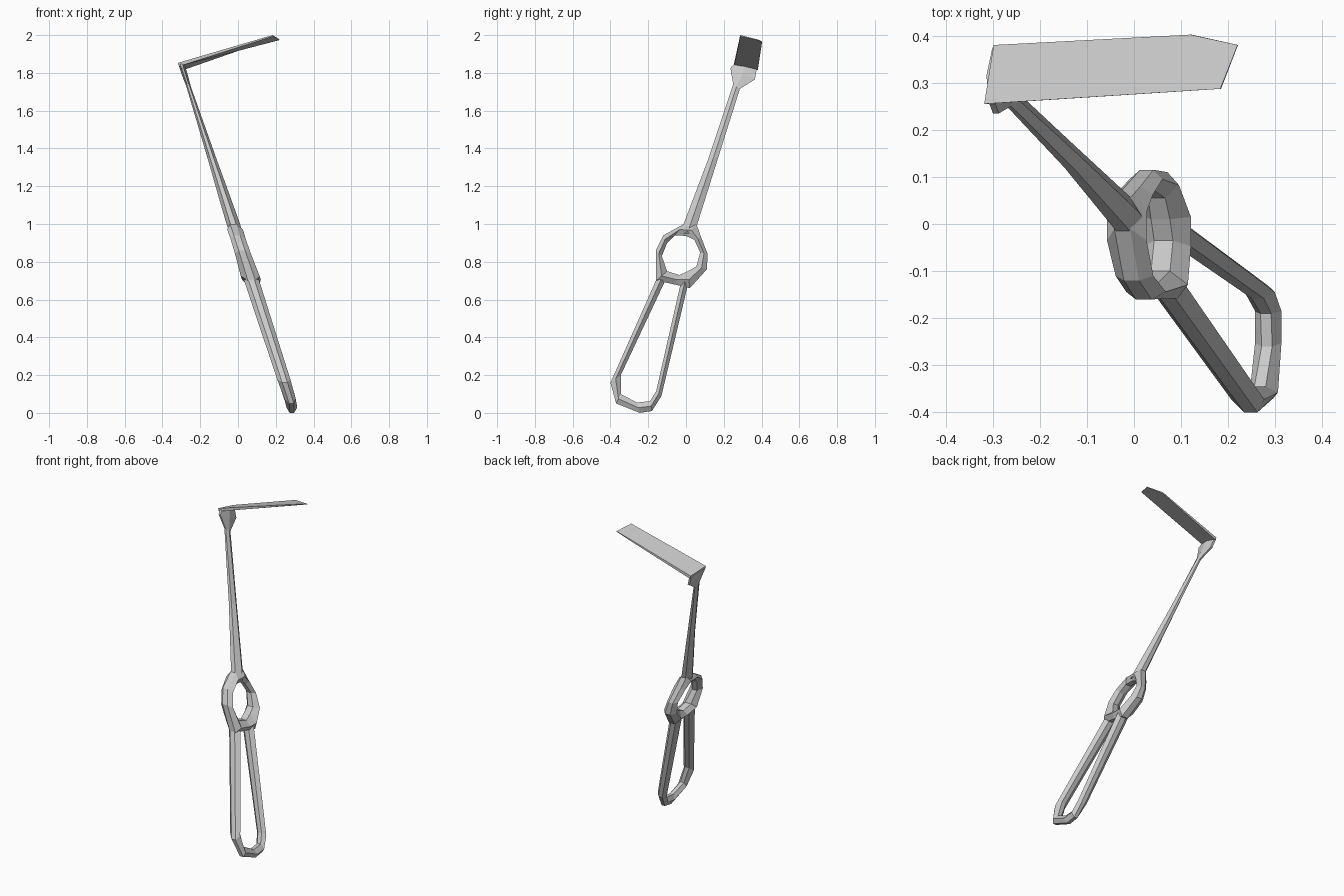
import bpy
import bmesh

if "Cube" in bpy.data.objects:
    bpy.data.objects.remove(bpy.data.objects["Cube"], do_unlink=True)

steel = bpy.data.materials.new("light_grey_steel")
steel.use_nodes = True
COLOR = (0.6, 0.6, 0.6, 1.0)
steel.diffuse_color = COLOR
steel.node_tree.nodes["Principled BSDF"].inputs["Base Color"].default_value = COLOR


def finish(name, bm):
    bmesh.ops.recalc_face_normals(bm, faces=bm.faces)
    mesh = bpy.data.meshes.new(name)
    bm.to_mesh(mesh)
    bm.free()
    mesh.materials.append(steel)
    obj = bpy.data.objects.new(name, mesh)
    bpy.context.collection.objects.link(obj)
    return obj


def axis_x(z):
    # the tool lies in a leaning plane
    return min(0.285, 0.30 - 0.325 * z)


def faceted_bar(name, stations, closed=False):
    """Six-sided bar lofted through (edge, opposite edge, half thickness)."""
    bm = bmesh.new()
    rings = []
    for (ay, az), (by, bz), t in stations:
        ring = []
        for f, k in ((0, .4), (.5, 1), (1, .4), (1, -.4), (.5, -1), (0, -.4)):
            y, z = ay + (by - ay) * f, az + (bz - az) * f
            ring.append(bm.verts.new((axis_x(z) + k * t, y, z)))
        rings.append(ring)
    following = rings[1:] + (rings[:1] if closed else [])
    for r, s in zip(rings, following):
        for i in range(6):
            j = (i + 1) % 6
            bm.faces.new((r[i], r[j], s[j], s[i]))
    if not closed:
        bm.faces.new(rings[0])
        bm.faces.new(rings[-1])
    return finish(name, bm)


# Long open grip
faceted_bar("handle_loop", [
    ((-.155, .71), (-.11, .70), .04),
    ((-.40, .16), (-.345, .20), .035),
    ((-.37, .05), (-.345, .10), .03),
    ((-.245, 0), (-.26, .055), .028),
    ((-.18, .01), (-.19, .062), .028),
    ((-.13, .09), (-.158, .115), .032),
    ((.015, .70), (-.025, .70), .04),
])

# Finger ring between grip and shaft
faceted_bar("finger_ring", [
    ((-.01, 1.0), (-.06, .94), .042),
    ((-.12, .94), (-.10, .90), .04),
    ((-.16, .86), (-.128, .83), .042),
    ((-.158, .70), (-.10, .75), .05),
    ((-.06, .68), (-.035, .73), .05),
    ((.02, .66), (.01, .75), .05),
    ((.11, .76), (.055, .775), .045),
    ((.115, .84), (.075, .85), .035),
    ((.08, .93), (.045, .915), .04),
    ((.055, 1.0), (.0, .937), .042),
], closed=True)

# Tapering shaft, flaring into the blade root
faceted_bar("shaft", [
    ((-.035, .95), (.045, .95), .035),
    ((-.005, 1.02), (.06, 1.0), .036),
    ((.12, 1.35), (.17, 1.35), .023),
    ((.25, 1.74), (.285, 1.715), .012),
    ((.235, 1.825), (.365, 1.765), .016),
    ((.255, 1.848), (.375, 1.828), .016),
])

# Thin flat blade with an angled tip
bm = bmesh.new()
outline = [(-.318, .255, 1.853), (-.298, .38, 1.832), (.12, .402, 1.967),
           (.22, .38, 1.977), (.183, .287, 2.0)]
drops = [.018, .018, .008, .003, .006]
top = [bm.verts.new(p) for p in outline]
low = [bm.verts.new((x + d * .3, y, z - d)) for (x, y, z), d in zip(outline, drops)]
bm.faces.new(top)
bm.faces.new(low[::-1])
for i in range(5):
    j = (i + 1) % 5
    bm.faces.new((top[i], low[i], low[j], top[j]))
finish("blade", bm)
